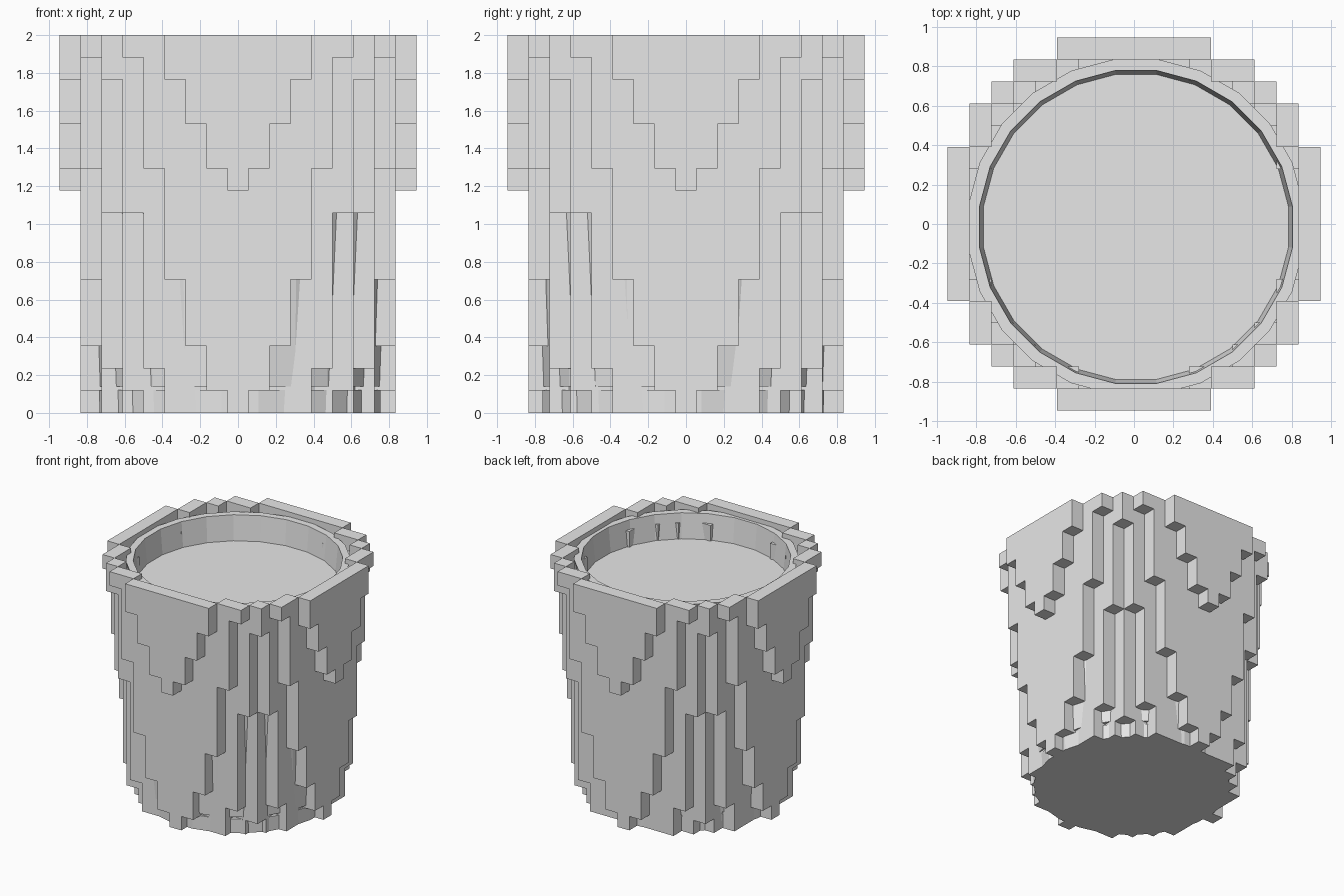
import bpy, bmesh, math

old = bpy.data.objects.get("Cube")
if old:
    bpy.data.objects.remove(old, do_unlink=True)

LAYERS = 17
CELL = 1.89 / LAYERS      # block width
STEP = 2.0 / LAYERS       # block height
# squared outer radius of each layer, in blocks
OUTER = [49, 50, 52, 53, 53, 53, 58, 58, 58, 61, 64, 65, 65, 68, 68, 73, 74]
# squared radius of the hollow in the upper layers
HOLLOW = {14: 53, 15: 53, 16: 61}

grey = bpy.data.materials.new("plain_grey")
grey.use_nodes = True
colour = (0.8, 0.8, 0.8, 1)
grey.diffuse_color = colour
grey.node_tree.nodes["Principled BSDF"].inputs["Base Color"].default_value = colour


def make_object(name, bm):
    bmesh.ops.recalc_face_normals(bm, faces=bm.faces)
    mesh = bpy.data.meshes.new(name)
    bm.to_mesh(mesh)
    bm.free()
    mesh.materials.append(grey)
    obj = bpy.data.objects.new(name, mesh)
    bpy.context.collection.objects.link(obj)
    return obj


def filled(cell):
    i, j, k = cell
    if not 0 <= k < LAYERS:
        return False
    return HOLLOW.get(k, -1) < i * i + j * j <= OUTER[k]


# Stepped block shell: only the exposed block sides are made
bm = bmesh.new()
corners = {}


def corner(p):
    if p not in corners:
        i, j, k = p
        corners[p] = bm.verts.new((i * CELL / 2, j * CELL / 2, k * STEP / 2))
    return corners[p]


for i in range(-8, 9):
    for j in range(-8, 9):
        for k in range(LAYERS):
            if not filled((i, j, k)):
                continue
            mid = (2 * i, 2 * j, 2 * k + 1)
            for axis in range(3):
                for side in (-1, 1):
                    near = [i, j, k]
                    near[axis] += side
                    if filled(near):
                        continue
                    loop = []
                    for a, b in ((-1, -1), (1, -1), (1, 1), (-1, 1)):
                        p = list(mid)
                        p[axis] += side
                        p[(axis + 1) % 3] += a
                        p[(axis + 2) % 3] += b
                        loop.append(corner(tuple(p)))
                    bm.faces.new(loop if side > 0 else loop[::-1])
make_object("block_shell", bm)

# Tapered round cup: base, groove, outer wall, lip, inner wall and floor
PROFILE = ((0.75, 0), (0.752, 0.12), (0.72, 0.12), (0.72, 0.14), (0.76, 0.14),
           (0.815, 1.8), (0.857, 1.96), (0.80, 1.96), (0.78, 1.75))
SIDES = 24
bm = bmesh.new()
rings = []
for radius, z in PROFILE:
    ring = []
    for s in range(SIDES):
        a = (s + 0.5) * math.tau / SIDES
        ring.append(bm.verts.new((0.01 + radius * math.cos(a),
                                  -0.015 + radius * math.sin(a), z)))
    rings.append(ring)
for low, high in zip(rings, rings[1:]):
    for s in range(SIDES):
        t = (s + 1) % SIDES
        bm.faces.new((low[s], low[t], high[t], high[s]))
bm.faces.new(rings[0][::-1])
bm.faces.new(rings[-1])
make_object("round_cup", bm)
